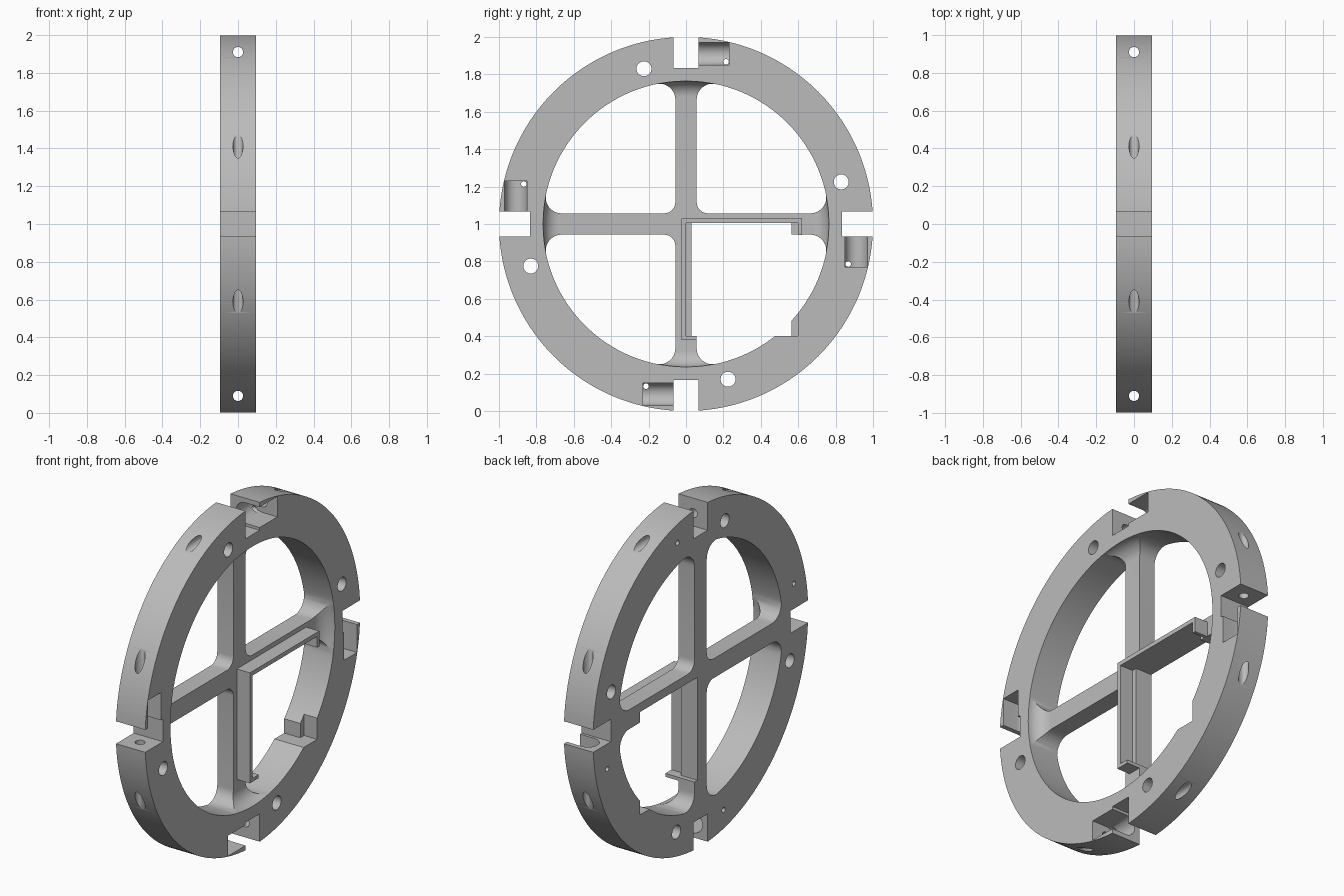
import bpy, bmesh
from math import radians, degrees, cos, sin, atan2, sqrt
from mathutils import Matrix, Vector

if "Cube" in bpy.data.objects:
    bpy.data.objects.remove(bpy.data.objects["Cube"])

HALF = 0.095       # half thickness of the wheel
RIM = 0.765        # inner radius of the rim
SPOKE = 0.057      # half width of a spoke
FLOOR = 0.01       # upper face of the spokes
FAR = 0.3          # overshoot for cutters

gray = bpy.data.materials.new("plain_gray")
gray.use_nodes = True
gray.diffuse_color = (0.5, 0.5, 0.5, 1)
gray.node_tree.nodes["Principled BSDF"].inputs["Base Color"].default_value = (0.5, 0.5, 0.5, 1)


def finish(name, bm):
    bmesh.ops.recalc_face_normals(bm, faces=bm.faces)
    mesh = bpy.data.meshes.new(name)
    bm.to_mesh(mesh)
    bm.free()
    mesh.materials.append(gray)
    obj = bpy.data.objects.new(name, mesh)
    bpy.context.collection.objects.link(obj)
    return obj


def prism(name, points, vector, turns=(0,)):
    """Extrude a closed outline, repeated in quarter turns about x."""
    bm = bmesh.new()
    for k in turns:
        rot = Matrix.Rotation(radians(90 * k), 3, 'X')
        face = bm.faces.new([bm.verts.new(rot @ Vector(p)) for p in points])
        out = bmesh.ops.extrude_face_region(bm, geom=[face])
        moved = [v for v in out["geom"] if isinstance(v, bmesh.types.BMVert)]
        bmesh.ops.translate(bm, verts=moved, vec=rot @ Vector(vector))
    return finish(name, bm)


def arc(cy, cz, r, a0, a1, n):
    steps = [radians(a0 + (a1 - a0) * i / n) for i in range(n + 1)]
    return [(cy + r * cos(a), cz + r * sin(a)) for a in steps]


def plate(name, outline, x0, x1, turns=(0,)):
    """Outline in the wheel plane, extruded along the axle."""
    return prism(name, [(x0, y, z) for y, z in outline], (x1 - x0, 0, 0), turns)


def rect(y0, y1, z0, z1):
    return [(y0, z0), (y1, z0), (y1, z1), (y0, z1)]


def circle(cy, cz, r, n):
    return arc(cy, cz, r, 0, 360, n)[:-1]


def cut(body, cutter):
    cutter.hide_render = True
    mod = body.modifiers.new("cut", 'BOOLEAN')
    mod.operation = 'DIFFERENCE'
    mod.solver = 'EXACT'
    mod.object = cutter
    bpy.context.view_layer.objects.active = body
    bpy.ops.object.modifier_apply(modifier=mod.name)
    bpy.data.objects.remove(cutter)


ALL = range(4)
wheel = plate("spoked_wheel", circle(0, 0, 1, 192), -HALF, HALF)

# Four windows with rounded corners leave the rim and cross spokes
f = 0.085
c = SPOKE + f
d = sqrt((RIM - f) ** 2 - c ** 2)
t = degrees(atan2(c, d))
window = arc(SPOKE + 0.06, SPOKE + 0.06, 0.06, 180, 270, 8)
window += arc(d, c, f, -90, t, 12)
window += arc(0, 0, RIM, t, 90 - t, 40)[1:-1]
window += arc(c, d, f, 90 - t, 180, 12)
cut(wheel, plate("window_cutter", window, -FAR, FAR, ALL))

# Shallow bowl lowers the spokes and blends them up into the rim
blend = HALF - FLOOR
bowl = bmesh.new()
profile = [(RIM - 0.001 - blend + blend * sin(a), HALF - blend * cos(a))
           for a in [radians(9 * i) for i in range(11)]]
profile.append((RIM - 0.001, FAR))
rings = [[bowl.verts.new((x, y, z)) for y, z in circle(0, 0, r, 160)] for r, x in profile]
for low, high in zip(rings, rings[1:]):
    for i in range(len(low)):
        bowl.faces.new((low[i - 1], low[i], high[i], high[i - 1]))
bowl.faces.new(rings[0])
bowl.faces.new(rings[-1])
cut(wheel, finish("bowl_cutter", bowl))

# Rim slots, round through holes and tangential bores
cut(wheel, plate("slot_cutter", rect(-0.066, 0.066, 0.834, 1.2), -FAR, FAR, ALL))
cut(wheel, plate("hole_cutter", circle(-0.225, 0.83, 0.04, 32), -FAR, FAR, ALL))
bore = [(x, -0.6, z) for x, z in circle(0, 0.91, 0.027, 24)]
for k in ALL:
    cut(wheel, prism("bore_cutter", bore, (0, 1.2, 0), (k,)))

# Round-bottomed pockets beside the slots, each with a pin hole
pocket = [(x, 0.05, z) for x, z in arc(0, 0.91, 0.06, 90, 270, 20)]
pocket += [(FAR, 0.05, 0.85), (FAR, 0.05, 0.97)]
cut(wheel, prism("pocket_cutter", pocket, (0, 0.18, 0), ALL))
cut(wheel, plate("pin_cutter", circle(0.214, 0.867, 0.015, 16), -FAR, FAR, ALL))

# Square tray opening in one quadrant, with ledges left at its corners
cut(wheel, plate("opening_cutter", rect(0.03, 0.565, -0.6, 0.005), -FAR, FAR))
cut(wheel, plate("recess_cutter", rect(0, 0.6, -0.6, 0.005), FLOOR, FAR))

# Thin raised wall around the tray
wall = [(-0.025, -0.62), (SPOKE, -0.62), (SPOKE, -0.6), (0, -0.6), (0, 0.005),
        (0.6, 0.005), (0.6, -0.06), (0.62, -0.06), (0.62, 0.03), (-0.025, 0.03)]
tray_wall = plate("tray_wall", wall, FLOOR - 0.003, HALF)

for obj in (wheel, tray_wall):
    obj.location.z = 1
    bpy.ops.object.select_all(action='DESELECT')
    obj.select_set(True)
    bpy.context.view_layer.objects.active = obj
    bpy.ops.object.shade_smooth_by_angle(angle=radians(30))
